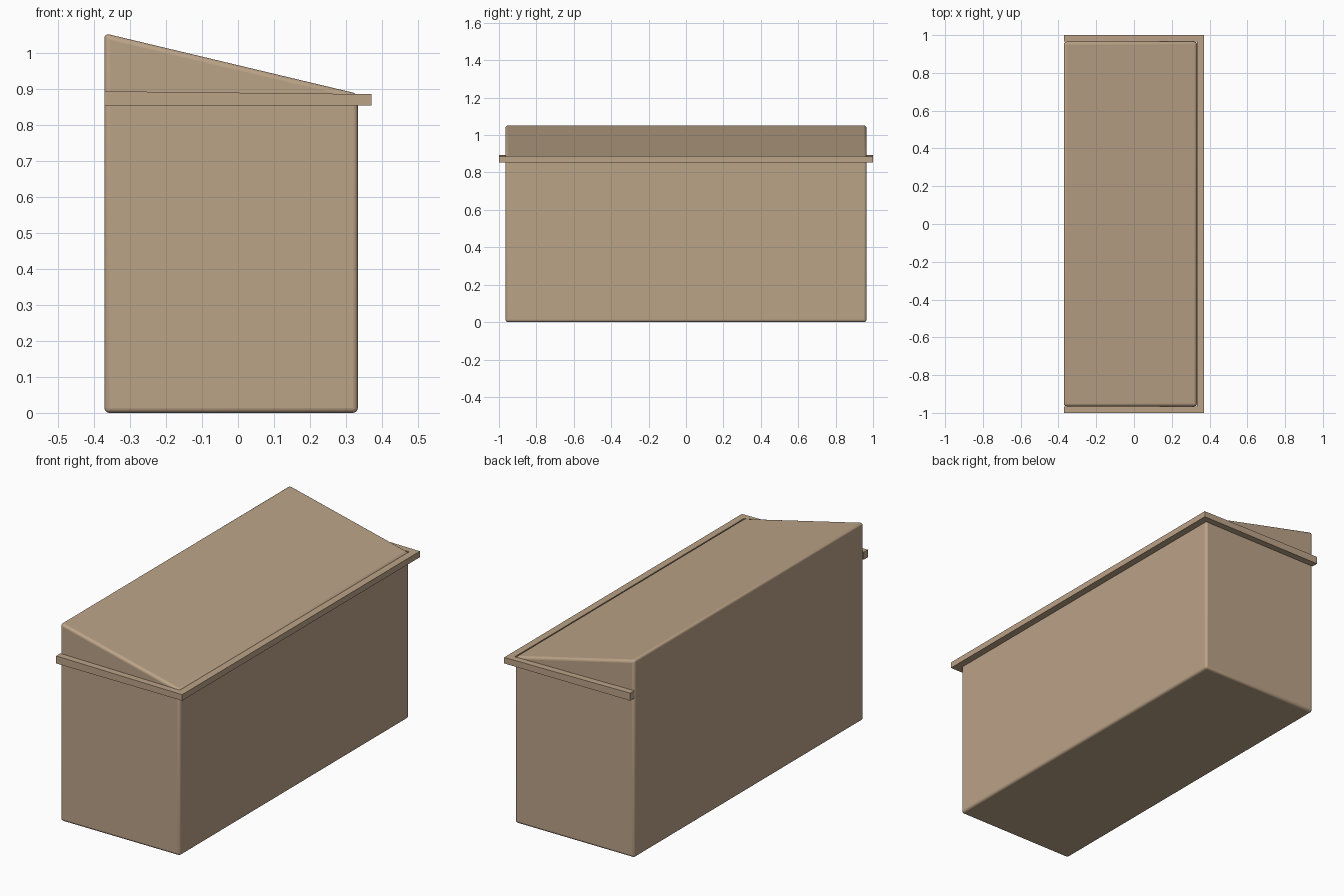
import bpy, bmesh, math

if "Cube" in bpy.data.objects:
    bpy.data.objects.remove(bpy.data.objects["Cube"])

tan = bpy.data.materials.new("tan")
tan.diffuse_color = (0.50, 0.366, 0.242, 1)
tan.use_nodes = True
tan.node_tree.nodes["Principled BSDF"].inputs["Base Color"].default_value = tan.diffuse_color


def extrude_y(name, pts, y0, y1):
    """Extrude an x/z outline from y0 to y1."""
    bm = bmesh.new()
    a = [bm.verts.new((x, y0, z)) for x, z in pts]
    b = [bm.verts.new((x, y1, z)) for x, z in pts]
    n = len(pts)
    bm.faces.new(a)
    bm.faces.new(b[::-1])
    for i in range(n):
        j = (i + 1) % n
        bm.faces.new((a[i], b[i], b[j], a[j]))
    bmesh.ops.recalc_face_normals(bm, faces=bm.faces)
    me = bpy.data.meshes.new(name)
    bm.to_mesh(me)
    bm.free()
    me.materials.append(tan)
    ob = bpy.data.objects.new(name, me)
    bpy.context.collection.objects.link(ob)
    return ob


L, R, EDGE, W = -0.371, 0.333, 0.371, 0.965

# Bin body with sloped top and softly rounded edges
body = extrude_y("bin_body", [(L, 0), (R, 0), (R, 0.886), (L, 1.054)], -W, W)
bev = body.modifiers.new("rounded_edges", "BEVEL")
bev.width = 0.014
bev.segments = 4
bev.limit_method = 'ANGLE'
bev.angle_limit = math.radians(10)
bpy.context.view_layer.objects.active = body
body.select_set(True)
bpy.ops.object.shade_smooth_by_angle(angle=math.radians(35))

# Three-sided rim, open at the tall side, its top tilting slightly
BOT, TOP_L, TOP_R = 0.853, 0.893, 0.885
top_at_r = TOP_L + (TOP_R - TOP_L) * (R - L) / (EDGE - L)
side = [(L, BOT), (R, BOT), (R, top_at_r), (L, TOP_L)]
for name, y0, y1 in (("rim_front", -1, -W), ("rim_back", W, 1)):
    extrude_y(name, side, y0, y1)
extrude_y("rim_right", [(R, BOT), (EDGE, BOT), (EDGE, TOP_R), (R, top_at_r)], -1, 1)
